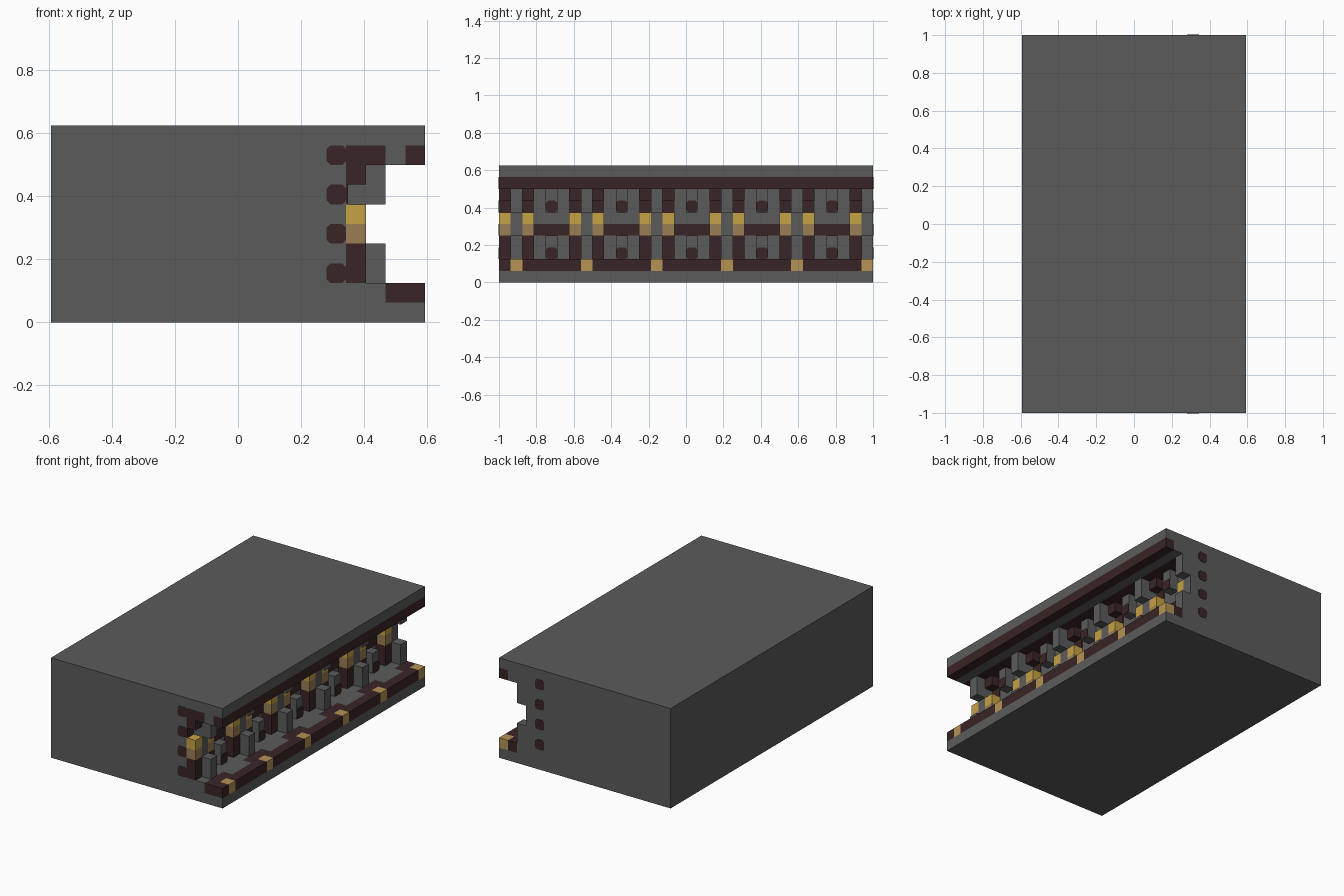
import bpy, bmesh
from mathutils import Vector

old = bpy.data.objects.get("Cube")
if old:
    bpy.data.objects.remove(old, do_unlink=True)

U = 1 / 16            # one block
LENGTH = 32           # blocks along y


def material(name, rgb):
    m = bpy.data.materials.new(name)
    m.use_nodes = True
    m.diffuse_color = (*rgb, 1)
    m.node_tree.nodes["Principled BSDF"].inputs["Base Color"].default_value = (*rgb, 1)
    return m


GREY = material("stone grey", (0.105, 0.105, 0.105))
DARK = material("dark brown", (0.042, 0.018, 0.019))
GOLD = material("bright gold", (0.56, 0.36, 0.06))
TAN = material("dull gold", (0.32, 0.21, 0.09))
LIP = material("pale gold", (0.46, 0.29, 0.09))


def place(x, y, z):
    """Block coordinates to model coordinates."""
    return Vector(((x - 9.5) * U, (y - 16) * U, z * U))


def finish(name, bm, mat):
    bmesh.ops.recalc_face_normals(bm, faces=bm.faces)
    mesh = bpy.data.meshes.new(name)
    bm.to_mesh(mesh)
    bm.free()
    mesh.materials.append(mat)
    bpy.context.collection.objects.link(bpy.data.objects.new(name, mesh))


def prism(bm, points, offset):
    """Extrude a closed outline along an offset."""
    face = bm.faces.new([bm.verts.new(p) for p in points])
    new = bmesh.ops.extrude_face_region(bm, geom=[face])["geom"]
    verts = [v for v in new if isinstance(v, bmesh.types.BMVert)]
    bmesh.ops.translate(bm, verts=verts, vec=offset)
    return verts


def blocks(name, mat, xs, zs, spans):
    """One box for each (start, end) span along y."""
    bm = bmesh.new()
    for a, b in spans:
        a, b = max(a, 0), min(b, LENGTH)
        if a < b:
            outline = [place(x, a, z) for x, z in
                       ((xs[0], zs[0]), (xs[1], zs[0]), (xs[1], zs[1]), (xs[0], zs[1]))]
            prism(bm, outline, Vector((0, (b - a) * U, 0)))
    finish(name, bm, mat)


# Positions along the repeating bays
piers = range(1, LENGTH, 6)
pier = [(i, i + 1) for i in piers]
flanks = [(i + s, i + s + 1) for i in piers for s in (-1, 1)]
bays = [(i + 2, i + 5) for i in piers]
centres = [(i + 3, i + 4) for i in piers]
between = [(i + 1, i + 6) for i in range(-5, LENGTH, 6)]
whole = [(0, LENGTH)]

# Main body with the channel along one side
bm = bmesh.new()
section = [(0, 0), (19, 0), (19, 1), (17, 1), (17, 2), (15, 2),
           (15, 9), (19, 9), (19, 10), (0, 10)]
prism(bm, [place(x, 0, z) for x, z in section], Vector((0, LENGTH * U, 0)))
finish("main_body", bm, GREY)

# Lintel courses under the roof slab
blocks("lintel_outer_band", DARK, (18, 19), (8, 9), whole)
blocks("lintel_middle_band", GREY, (17, 18), (8, 9), whole)
blocks("lintel_inner_band", DARK, (15, 17), (8, 9), between)
blocks("lintel_pier_head", GREY, (15, 17), (8, 9), pier)

# Sill courses above the base slab
blocks("sill_outer_band", DARK, (18, 19), (1, 2), between)
blocks("sill_gold_block", LIP, (18, 19), (1, 2), pier)
blocks("sill_inner_dark", DARK, (17, 18), (1, 2), [(i - 1, i + 2) for i in piers])
blocks("sill_inner_grey", GREY, (17, 18), (1, 2), bays)

# Grey piers, narrower in the middle
blocks("pier_foot", GREY, (15, 17), (2, 4), pier)
blocks("pier_waist", GREY, (15, 16), (4, 6), pier)
blocks("pier_top", GREY, (15, 17), (6, 8), pier)

# Posts beside the piers
blocks("post_base", DARK, (15, 16), (2, 4), flanks)
blocks("post_lower_gold", TAN, (15, 16), (4, 5), flanks)
blocks("post_upper_gold", GOLD, (15, 16), (5, 6), flanks)
blocks("post_gap_panel", DARK, (15, 15.1), (6, 7), flanks)
blocks("post_bracket", DARK, (15, 16), (7, 8), flanks)

# Bay walls with a dark rail and small central blocks
blocks("bay_rail", DARK, (15, 15.1), (4, 5), bays)
blocks("bay_lower_block", GREY, (15, 16), (2, 4), centres)
blocks("bay_upper_block", GREY, (15, 16), (6, 8), centres)


def chamfered(x, y, z, c=0.2):
    """Outline of one block end with cut corners."""
    return [place(x + a, y, z + b) for a, b in
            ((c, 0), (1 - c, 0), (1, c), (1, 1 - c), (1 - c, 1), (c, 1), (0, 1 - c), (0, c))]


# Dark inlays on the bay blocks
for name, z in (("lower_inlay", 2), ("upper_inlay", 6)):
    bm = bmesh.new()
    for a, b in centres:
        if b <= LENGTH:
            outline = [Vector((place(16, 0, 0).x, p.x - place(0, 0, 0).x + place(0, a, 0).y, p.z))
                       for p in chamfered(0, 0, z)]
            prism(bm, outline, Vector((0.003, 0, 0)))
    finish(name, bm, DARK)

# Dark beam ends on the front and back faces
bm = bmesh.new()
for y, step in ((0, -0.002), (LENGTH, 0.002)):
    for z in range(2, 9, 2):
        prism(bm, chamfered(14, y, z), Vector((0, step, 0)))
finish("beam_ends", bm, DARK)
